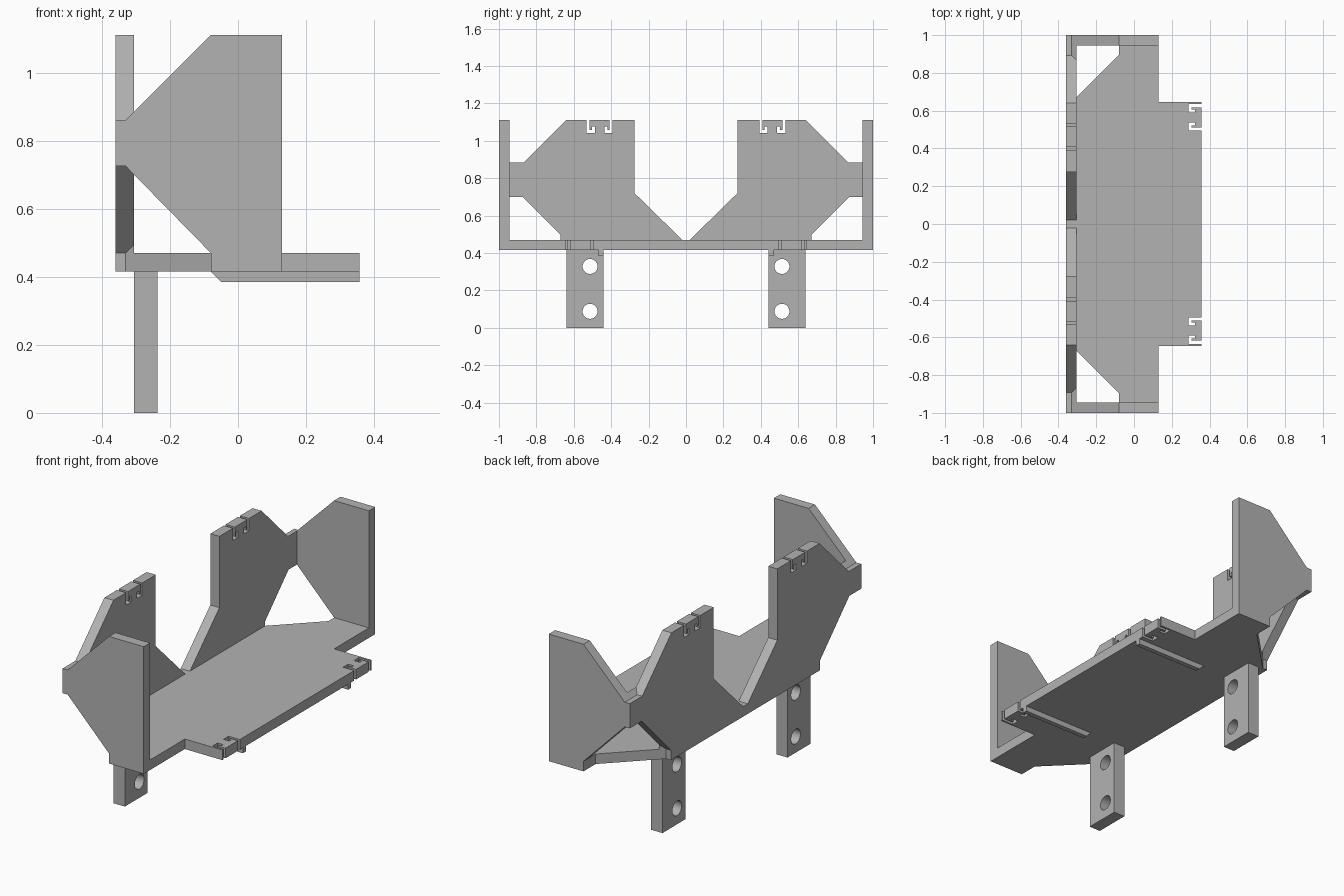
import bpy, bmesh
from mathutils import Vector, Matrix

if "Cube" in bpy.data.objects:
    bpy.data.objects.remove(bpy.data.objects["Cube"])

grey = bpy.data.materials.new("plain grey")
grey.use_nodes = True
grey.diffuse_color = (0.45, 0.45, 0.45, 1)
grey.node_tree.nodes["Principled BSDF"].inputs["Base Color"].default_value = (0.45, 0.45, 0.45, 1)


def prism(name, points, axis, low, high):
    """Extrude a 2D outline along one axis; the outline uses the other two axes in order."""
    def place(p, d):
        v = list(p)
        v.insert("xyz".index(axis), d)
        return v
    bm = bmesh.new()
    face = bm.faces.new([bm.verts.new(place(p, low)) for p in points])
    out = bmesh.ops.extrude_face_region(bm, geom=[face])
    moved = [g for g in out["geom"] if isinstance(g, bmesh.types.BMVert)]
    shift = Vector(place((0, 0), high - low))
    bmesh.ops.translate(bm, verts=moved, vec=shift)
    bmesh.ops.recalc_face_normals(bm, faces=bm.faces)
    mesh = bpy.data.meshes.new(name)
    bm.to_mesh(mesh)
    bm.free()
    mesh.materials.append(grey)
    obj = bpy.data.objects.new(name, mesh)
    bpy.context.collection.objects.link(obj)
    return obj


def hook(centre, turn):
    """Outline of a J-shaped slot as (position along edge, depth below edge)."""
    w, deep, foot, tip = 0.008, 0.068, 0.036, 0.033
    pts = [(-w, 0), (-w, deep), (foot, deep), (foot, tip), (foot - 2 * w, tip),
           (foot - 2 * w, deep - 2 * w), (w, deep - 2 * w), (w, 0)]
    pts = [(centre + turn * a, d) for a, d in pts]
    return pts if turn > 0 else pts[::-1]


def drill(obj, holes, radius):
    """Cut round holes along x."""
    bm = bmesh.new()
    for x, y, z in holes:
        m = Matrix.Translation((x, y, z)) @ Matrix.Rotation(1.5708, 4, "Y")
        bmesh.ops.create_cone(bm, cap_ends=True, segments=40, radius1=radius,
                              radius2=radius, depth=0.3, matrix=m)
    mesh = bpy.data.meshes.new("hole_cutter")
    bm.to_mesh(mesh)
    bm.free()
    cutter = bpy.data.objects.new("hole_cutter", mesh)
    bpy.context.collection.objects.link(cutter)
    cutter.hide_render = True
    mod = obj.modifiers.new("holes", "BOOLEAN")
    mod.operation, mod.solver, mod.object = "DIFFERENCE", "EXACT", cutter
    bpy.context.view_layer.objects.active = obj
    bpy.ops.object.modifier_apply(modifier=mod.name)
    bpy.data.objects.remove(cutter)


BACK, INNER, FRONT = -0.36, -0.305, 0.357
UNDER, FLOOR, TOP = 0.415, 0.47, 1.11

# Base plate with slotted front tongue and cut-off rear corners
slots = [(FRONT - d, y) for y, d in hook(0.502, 1) + hook(0.626, -1)]
half = slots + [(FRONT, 0.645), (0.13, 0.645), (0.13, 1), (-0.08, 1), (-0.08, 0.895),
                (-0.33, 0.645), (BACK, 0.645)]
prism("base_plate", half + [(x, -y) for x, y in reversed(half)], "z", UNDER, FLOOR)

for side, s in (("rear", 1), ("front", -1)):
    # Back wall panel with two hooked slots in its top edge
    slots = [(y, TOP - d) for y, d in hook(0.4, 1) + hook(0.523, -1)]
    panel = [(0.02, FLOOR), (0.275, 0.72), (0.275, TOP)] + slots + [
        (0.64, TOP), (0.892, 0.86), (0.945, 0.86), (0.945, 0.725), (0.897, 0.725), (0.645, FLOOR)]
    prism(side + "_back_panel", [(s * y, z) for y, z in panel], "x", BACK, INNER)

    # End wall
    wall = [(0.13, FLOOR), (0.13, TOP), (-0.08, TOP), (-0.33, 0.86), (BACK, 0.86),
            (BACK, 0.725), (-0.33, 0.725), (-0.08, FLOOR)]
    prism(side + "_end_wall", wall, "y", s * 0.945, s)

    # Small chamfer fillets where the plates meet
    for edge, z, dz in (("upper", 0.86, 0.025), ("lower", 0.725, -0.025)):
        prism(f"{side}_{edge}_fillet", [(-0.33, z), (INNER, z + dz), (INNER, z)],
              "y", s * 0.868, s * 0.945)
    prism(side + "_base_fillet", [(-0.33, s * 0.645), (INNER, s * 0.67), (INNER, s * 0.645)],
          "z", FLOOR, 0.495)

    # Rib under the base
    rib = [(-0.08, UNDER), (-0.05, 0.385), (FRONT, 0.385), (FRONT, UNDER)]
    prism(side + "_rib", rib, "y", s * 0.442, s * 0.468)

    # Mounting leg with two screw holes
    leg = prism(side + "_leg", [(s * 0.442, 0), (s * 0.639, 0), (s * 0.639, UNDER), (s * 0.442, UNDER)],
                "x", INNER, -0.237)
    drill(leg, [(-0.27, s * 0.513, z) for z in (0.088, 0.328)], 0.04)
